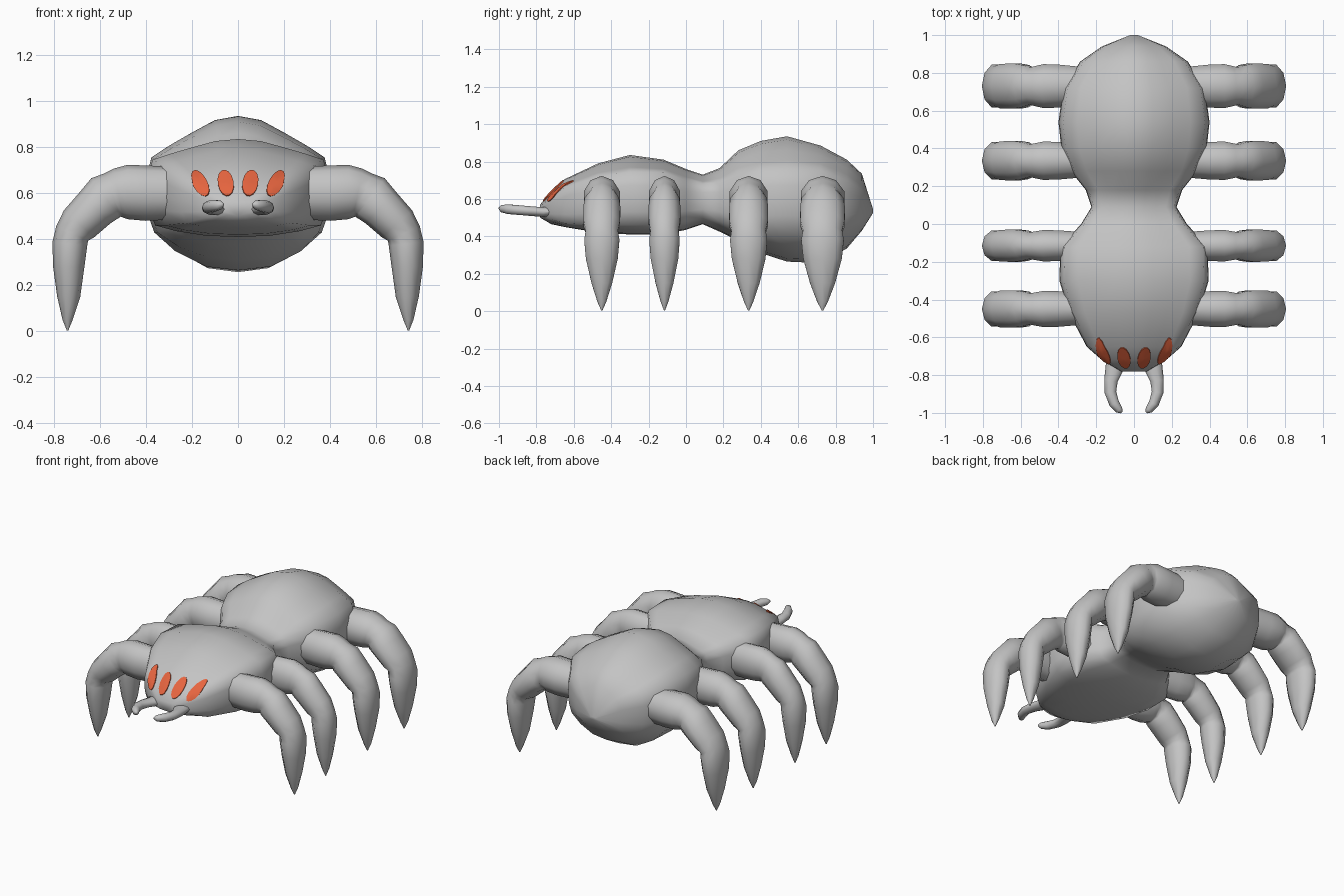
import bpy, bmesh, math
from mathutils import Vector
from mathutils.bvhtree import BVHTree

cube = bpy.data.objects.get("Cube")
if cube:
    bpy.data.objects.remove(cube, do_unlink=True)


def make_material(name, color):
    mat = bpy.data.materials.new(name)
    mat.use_nodes = True
    mat.diffuse_color = color
    mat.node_tree.nodes["Principled BSDF"].inputs["Base Color"].default_value = color
    return mat


grey = make_material("shell grey", (0.55, 0.55, 0.55, 1))
orange = make_material("eye orange", (0.8, 0.13, 0.05, 1))


def loft(rings):
    """Skin a row of closed rings and cap both ends."""
    bm = bmesh.new()
    rows = [[bm.verts.new(p) for p in ring] for ring in rings]
    count = len(rows[0])
    for a, b in zip(rows, rows[1:]):
        for i in range(count):
            j = (i + 1) % count
            bm.faces.new((a[i], a[j], b[j], b[i]))
    bm.faces.new(rows[0])
    bm.faces.new(rows[-1])
    bmesh.ops.recalc_face_normals(bm, faces=bm.faces)
    return bm


def add_object(name, bm, mat, mirror=False, angle=60):
    mesh = bpy.data.meshes.new(name)
    bm.to_mesh(mesh)
    bm.free()
    mesh.materials.append(mat)
    obj = bpy.data.objects.new(name, mesh)
    bpy.context.collection.objects.link(obj)
    if mirror:
        obj.modifiers.new("mirror", 'MIRROR')
    bpy.ops.object.select_all(action='DESELECT')
    obj.select_set(True)
    bpy.context.view_layer.objects.active = obj
    bpy.ops.object.shade_smooth_by_angle(angle=math.radians(angle))
    return obj


def tube(stations, side_axis, sides):
    """Elliptical tube: each station is centre, in-plane radius, side radius."""
    rings = []
    last = len(stations) - 1
    for i, (centre, radius, side_radius) in enumerate(stations):
        along = stations[min(i + 1, last)][0] - stations[max(i - 1, 0)][0]
        across = along.cross(side_axis).normalized()
        ring = []
        for k in range(sides):
            a = math.tau * k / sides
            ring.append(centre + across * radius * math.cos(a)
                        + side_axis * side_radius * math.sin(a))
        rings.append(ring)
    return loft(rings)


# Body: y, half width, top, shoulder, lower corner, bottom
body_sections = [
    (-.78, .07, .57, .56, .51, .5),
    (-.72, .17, .64, .61, .49, .465),
    (-.65, .25, .705, .66, .47, .45),
    (-.47, .345, .79, .72, .46, .42),
    (-.3, .395, .835, .745, .46, .41),
    (-.12, .39, .81, .74, .46, .41),
    (0, .28, .76, .7, .48, .435),
    (.09, .225, .73, .68, .5, .465),
    (.18, .255, .765, .69, .48, .425),
    (.28, .335, .86, .73, .45, .375),
    (.4, .385, .91, .75, .43, .31),
    (.54, .4, .935, .755, .43, .265),
    (.72, .375, .885, .75, .43, .257),
    (.86, .285, .81, .7, .45, .335),
    (.94, .17, .735, .65, .48, .43),
    (1, .02, .545, .54, .53, .525),
]


def body_ring(y, w, top, shoulder, corner, bottom):
    up, down, wall = top - shoulder, corner - bottom, shoulder - corner
    half = [(0, top), (.25, top - up * .1), (.5, top - up * .4),
            (.75, top - up * .72), (.94, shoulder), (.99, shoulder - wall * .25),
            (1, shoulder - wall * .5), (.98, corner + wall * .25), (.91, corner),
            (.68, bottom + down * .5), (.35, bottom + down * .1), (0, bottom)]
    right = [(x * w, y, z) for x, z in half]
    left = [(-x, y, z) for x, y, z in reversed(right[1:-1])]
    return right + left


body_mesh = loft([body_ring(*s) for s in body_sections])
surface = BVHTree.FromBMesh(body_mesh)
add_object("body", body_mesh, grey)

# Legs: x, z, in-plane radius, side radius as a share of the leg's width
leg_shape = [
    (.28, .6, .115, .85), (.4, .6, .12, .95), (.48, .605, .118, .97),
    (.52, .6, .108, .88), (.545, .592, .1, .82), (.575, .58, .105, .93),
    (.62, .537, .095, 1), (.69, .467, .088, .98), (.72, .425, .076, .87),
    (.73, .38, .076, .95), (.735, .28, .068, .86), (.735, .15, .05, .56),
    (.74, .05, .022, .24), (.74, .003, .003, .03),
]
legs = {"front_leg": (-.45, .104), "second_leg": (-.115, .09),
        "third_leg": (.335, .11), "rear_leg": (.73, .126)}
for name, (y, width) in legs.items():
    stations = [(Vector((x, y, z)), r, width * share) for x, z, r, share in leg_shape]
    add_object(name + "s", tube(stations, Vector((0, 1, 0)), 10), grey, True)

# Fangs: x, y, z, radius, curling inwards at the tips
fang_path = [(.095, -.7, .53, .05), (.105, -.77, .53, .047), (.122, -.83, .535, .036),
             (.125, -.89, .54, .031), (.105, -.95, .545, .027),
             (.078, -.985, .548, .02), (.065, -.998, .55, .006)]
fangs = [(Vector((x, y, z)), r, min(r, .027)) for x, y, z, r in fang_path]
add_object("fangs", tube(fangs, Vector((0, 0, 1)), 10), grey, True)


# Eyes: thin oval plates that follow the face
def eye(name, x, z, lean, length, width):
    bm = bmesh.new()
    sides = 14
    rows = []
    for scale, lift in ((.08, .006), (.5, .006), (1, .006), (1.02, -.003)):
        row = []
        for k in range(sides):
            a = math.tau * k / sides
            u, v = width * scale * math.cos(a), length * scale * math.sin(a)
            px = x + u * math.cos(lean) + v * math.sin(lean)
            pz = z - u * math.sin(lean) + v * math.cos(lean)
            hit, normal, _, _ = surface.ray_cast(Vector((px, -2, pz)), Vector((0, 1, 0)))
            row.append(bm.verts.new(hit + normal * lift))
        rows.append(row)
    bm.faces.new(rows[0])
    for a, b in zip(rows, rows[1:]):
        for i in range(sides):
            j = (i + 1) % sides
            bm.faces.new((a[i], b[i], b[j], a[j]))
    bmesh.ops.recalc_face_normals(bm, faces=bm.faces)
    add_object(name, bm, orange, True, 40)


eye("inner_eyes", .053, .642, .18, .056, .034)
eye("outer_eyes", .163, .641, .5, .06, .03)
